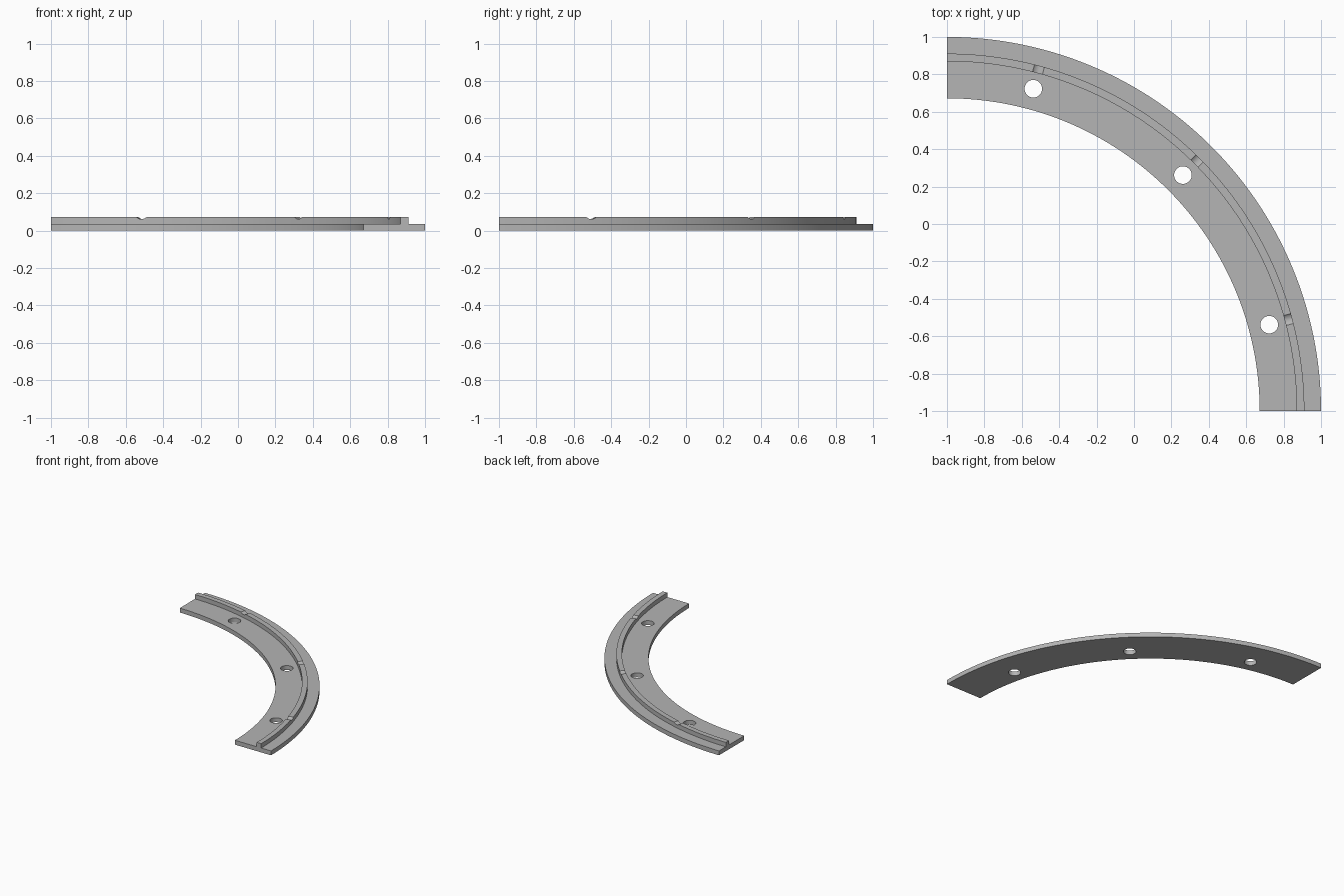
import bpy
import bmesh
from math import radians, cos, sin
from mathutils import Matrix, Vector

default = bpy.data.objects.get("Cube")
if default:
    bpy.data.objects.remove(default, do_unlink=True)

# Main dimensions; the arc is a quarter ring about one corner
CENTRE = Vector((-1, -1, 0))
R_IN, RIB_IN, RIB_OUT, R_OUT = 1.672, 1.87, 1.911, 2.0
BASE_H, RIB_H = 0.036, 0.072
HOLE_ARC, HOLE_R = 1.784, 0.047
GROOVE_R, GROOVE_DEPTH = 0.04, 0.011
ANGLES = (15, 45, 75)

grey = bpy.data.materials.new("plain grey")
grey.use_nodes = True
colour = (0.46, 0.46, 0.46, 1)
grey.diffuse_color = colour
grey.node_tree.nodes["Principled BSDF"].inputs["Base Color"].default_value = colour


def make_object(name, bm):
    bmesh.ops.recalc_face_normals(bm, faces=bm.faces)
    mesh = bpy.data.meshes.new(name)
    bm.to_mesh(mesh)
    bm.free()
    mesh.materials.append(grey)
    obj = bpy.data.objects.new(name, mesh)
    bpy.context.collection.objects.link(obj)
    return obj


def cylinder(bm, matrix, radius, depth):
    bmesh.ops.create_cone(bm, cap_ends=True, segments=48, radius1=radius,
                          radius2=radius, depth=depth, matrix=matrix)


# Flange with raised rib: one cross-section swept through a quarter turn
bm = bmesh.new()
section = [(R_IN, 0), (R_OUT, 0), (R_OUT, BASE_H), (RIB_OUT, BASE_H),
           (RIB_OUT, RIB_H), (RIB_IN, RIB_H), (RIB_IN, BASE_H), (R_IN, BASE_H)]
verts = [bm.verts.new(CENTRE + Vector((r, 0, z))) for r, z in section]
edges = [bm.edges.new((v, verts[i - 1])) for i, v in enumerate(verts)]
bmesh.ops.spin(bm, geom=verts + edges, cent=CENTRE, axis=(0, 0, 1),
               angle=radians(90), steps=96, use_duplicate=False)
bmesh.ops.holes_fill(bm, edges=[e for e in bm.edges if e.is_boundary], sides=0)
ring = make_object("flange_segment", bm)

# Cutters: bolt holes through the flange and shallow round grooves over the rib
bm = bmesh.new()
for deg in ANGLES:
    a = radians(deg)
    out = Vector((cos(a), sin(a), 0))
    cylinder(bm, Matrix.Translation(CENTRE + out * HOLE_ARC), HOLE_R, 0.3)
    groove_z = RIB_H - GROOVE_DEPTH + GROOVE_R
    spot = CENTRE + out * (RIB_IN + RIB_OUT) / 2 + Vector((0, 0, groove_z))
    turn = Matrix.Rotation(a, 4, 'Z') @ Matrix.Rotation(radians(90), 4, 'Y')
    cylinder(bm, Matrix.Translation(spot) @ turn, GROOVE_R, 0.06)
cutter = make_object("hole_and_groove_cutter", bm)
cutter.hide_render = True

# Cut, then shade smooth with sharp edges kept
cut = ring.modifiers.new("cut", 'BOOLEAN')
cut.operation = 'DIFFERENCE'
cut.solver = 'EXACT'
cut.object = cutter
bpy.ops.object.select_all(action='DESELECT')
ring.select_set(True)
bpy.context.view_layer.objects.active = ring
bpy.ops.object.modifier_apply(modifier=cut.name)
bpy.data.objects.remove(cutter, do_unlink=True)
bpy.ops.object.shade_smooth_by_angle(angle=radians(25))
